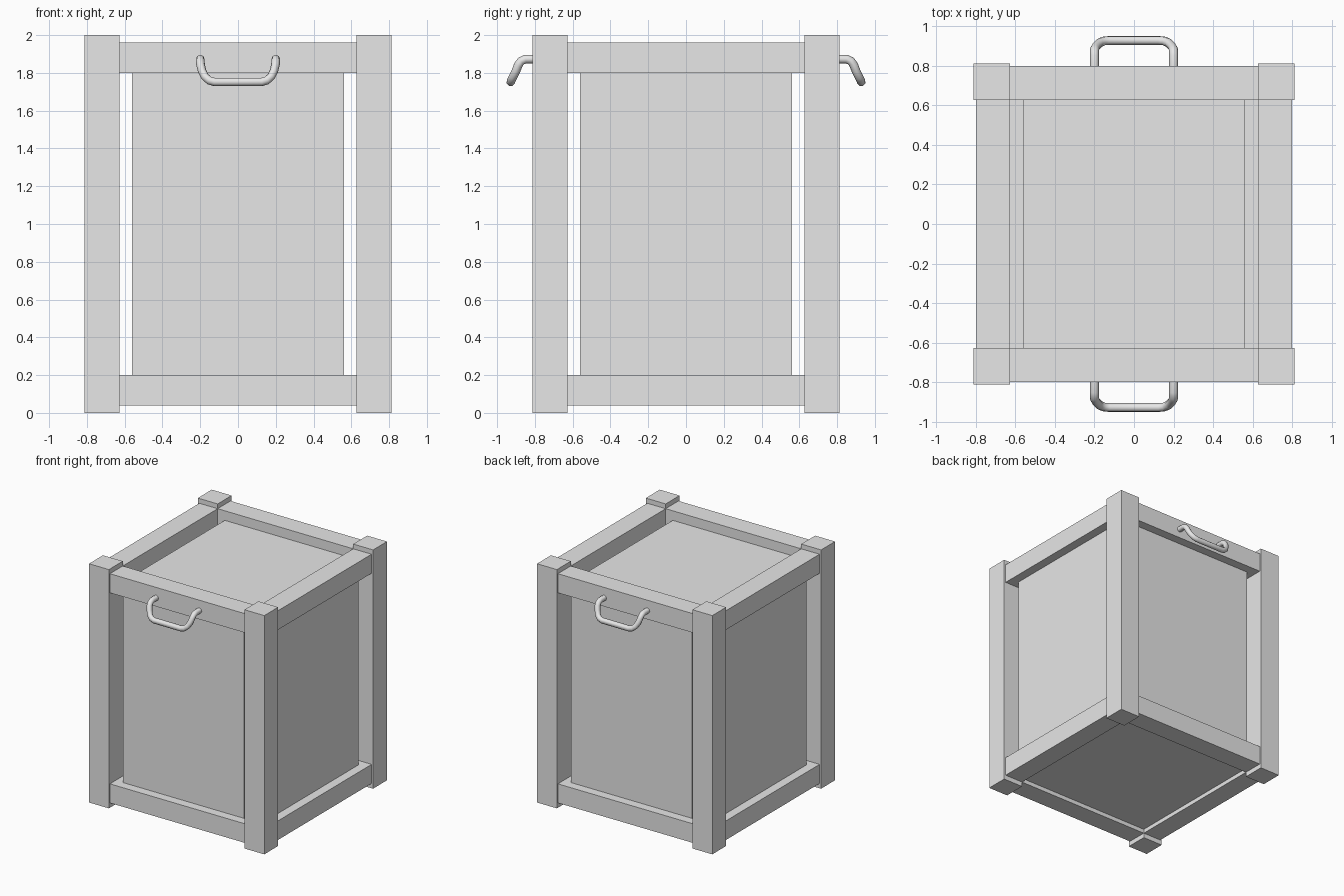
import bpy
from mathutils import Vector

cube = bpy.data.objects.get("Cube")
if cube:
    bpy.data.objects.remove(cube, do_unlink=True)

GREY = (0.8, 0.8, 0.8, 1.0)
mat = bpy.data.materials.new("plain_grey")
mat.use_nodes = True
mat.diffuse_color = GREY
mat.node_tree.nodes["Principled BSDF"].inputs["Base Color"].default_value = GREY


def box(name, low, high):
    """Axis-aligned box between two opposite corners."""
    low, high = Vector(low), Vector(high)
    bpy.ops.mesh.primitive_cube_add(size=1, location=(low + high) / 2)
    ob = bpy.context.object
    ob.name = name
    ob.scale = high - low
    bpy.ops.object.transform_apply(location=False, rotation=False, scale=True)
    ob.data.materials.append(mat)
    return ob


INNER, RAIL, POST = 0.628, 0.798, 0.812
PANEL = 0.562                      # half width of the infill panels
FACE_IN, FACE_OUT = 0.70, 0.722    # panel depth inside the rails


def span(side, a, b):
    """Interval a..b, flipped to the negative side when side is -1."""
    return sorted((side * a, side * b))


# Corner posts
for sx, x_name in ((1, "left"), (-1, "right")):
    for sy, y_name in ((-1, "front"), (1, "back")):
        x0, x1 = span(sx, INNER, POST)
        y0, y1 = span(sy, INNER, POST)
        box(f"{y_name}_{x_name}_post", (x0, y0, 0), (x1, y1, 2))

# Rails and side panels
for s, y_name, x_name in ((-1, "front", "right"), (1, "back", "left")):
    r0, r1 = span(s, INNER, RAIL)
    p0, p1 = span(s, FACE_IN, FACE_OUT)
    for level, z0, z1 in (("bottom", 0.04, 0.2), ("top", 1.8, 1.96)):
        box(f"{y_name}_{level}_rail", (-INNER, r0, z0), (INNER, r1, z1))
        box(f"{x_name}_{level}_rail", (r0, -INNER, z0), (r1, INNER, z1))
    box(f"{y_name}_panel", (-PANEL, p0, 0.12), (PANEL, p1, 1.88))
    box(f"{x_name}_panel", (p0, -PANEL, 0.12), (p1, PANEL, 1.88))

# Lid and floor
box("lid_panel", (-PANEL, -0.7, 1.86), (PANEL, 0.7, 1.88))
box("floor_panel", (-0.7, -0.7, 0.075), (0.7, 0.7, 0.1))

# Bent tube handles, front and back
half = [(0.2, 0.78, 1.873), (0.2, 0.85, 1.873), (0.2, 0.873, 1.863),
        (0.198, 0.888, 1.842), (0.19, 0.9, 1.81), (0.175, 0.915, 1.78),
        (0.153, 0.925, 1.76), (0.125, 0.928, 1.752)]
path = half + [(-x, y, z) for x, y, z in reversed(half)]
for side, name in ((-1, "front_handle"), (1, "back_handle")):
    curve = bpy.data.curves.new(name, "CURVE")
    curve.dimensions = "3D"
    curve.bevel_depth = 0.023
    curve.bevel_resolution = 2
    curve.use_fill_caps = True
    spline = curve.splines.new("POLY")
    spline.points.add(len(path) - 1)
    for point, (x, y, z) in zip(spline.points, path):
        point.co = (x, side * y, z, 1)
    spline.use_smooth = True
    curve.materials.append(mat)
    handle = bpy.data.objects.new(name, curve)
    bpy.context.collection.objects.link(handle)
